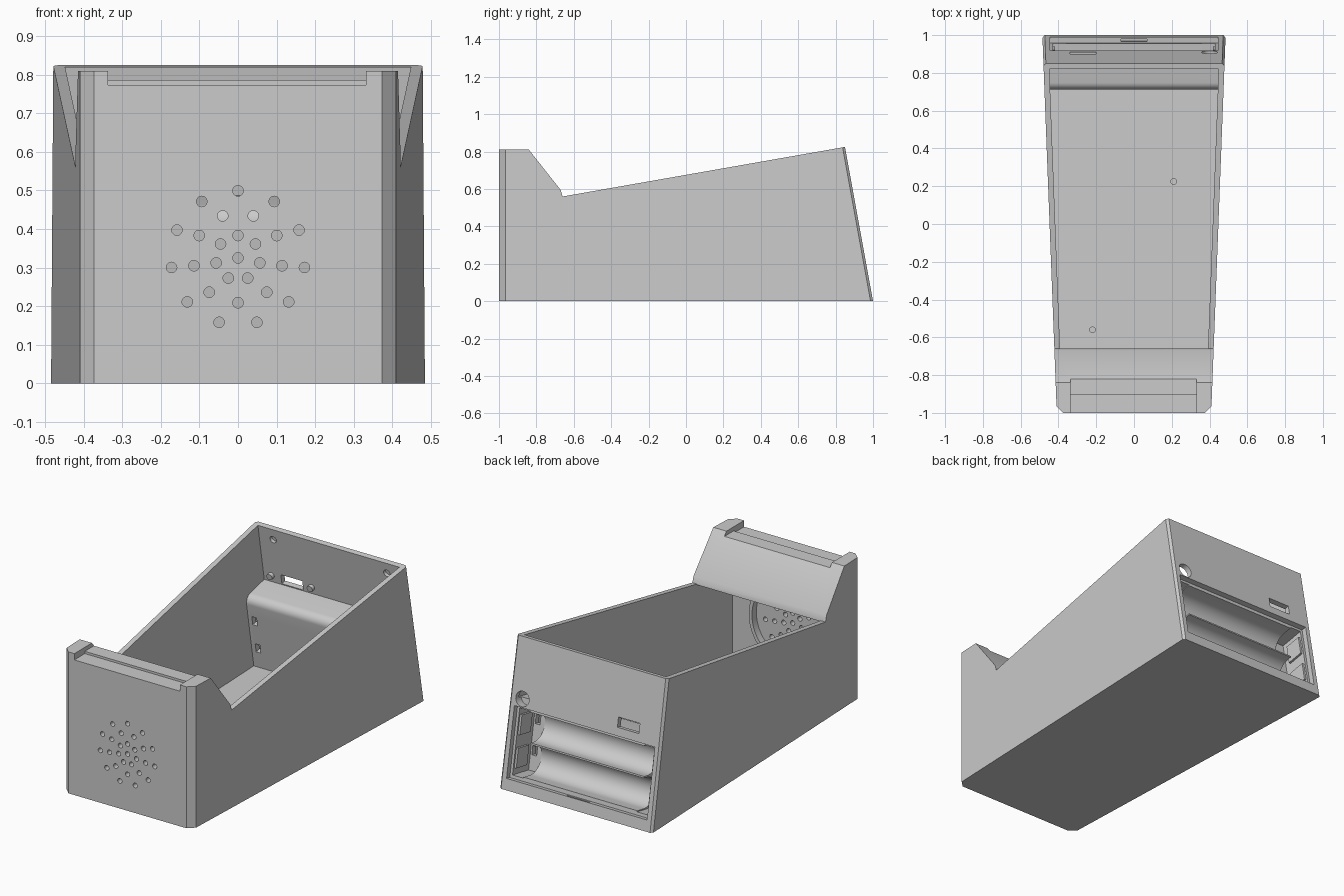
import bpy, bmesh, math
from mathutils import Vector, Matrix

if "Cube" in bpy.data.objects:
    bpy.data.objects.remove(bpy.data.objects["Cube"], do_unlink=True)

grey = bpy.data.materials.new("plain_grey")
grey.use_nodes = True
grey.diffuse_color = (0.6, 0.6, 0.6, 1)
grey.node_tree.nodes["Principled BSDF"].inputs["Base Color"].default_value = (0.6, 0.6, 0.6, 1)

# Frame of the leaning back panel: s runs up the panel, d runs inward from it
UP = Vector((0, -0.15, 0.825)).normalized()
INWARD = Vector((0, -UP.z, UP.y))


def panel(s, d, x=0):
    return Vector((x, 1, 0)) + UP * s + INWARD * d


def panel_profile(points):
    return [panel(s, d).yz for s, d in points]


def half_width(y):
    return 0.447 + 0.0382 * y


def finish(name, bm):
    bmesh.ops.recalc_face_normals(bm, faces=bm.faces)
    mesh = bpy.data.meshes.new(name)
    bm.to_mesh(mesh)
    bm.free()
    mesh.materials.append(grey)
    obj = bpy.data.objects.new(name, mesh)
    bpy.context.collection.objects.link(obj)
    return obj


def prism_mesh(profile, low, high):
    """Side profile of (y, z) points, carried across from x = low(y) to high(y)."""
    bm = bmesh.new()
    a = [bm.verts.new((low(y), y, z)) for y, z in profile]
    b = [bm.verts.new((high(y), y, z)) for y, z in profile]
    bm.faces.new(a)
    bm.faces.new(b[::-1])
    for i in range(len(a)):
        j = (i + 1) % len(a)
        bm.faces.new((a[i], b[i], b[j], a[j]))
    return bm


def prism(name, profile, x0, x1):
    return finish(name, prism_mesh(profile, lambda y: x0, lambda y: x1))


def panel_box(name, x0, x1, s0, s1, d0, d1):
    return prism(name, panel_profile([(s0, d0), (s1, d0), (s1, d1), (s0, d1)]), x0, x1)


def rods(name, spans, radius, sides=24):
    """Cylinders between pairs of points, in one mesh."""
    bm = bmesh.new()
    for p, q in spans:
        axis = Vector(q) - Vector(p)
        place = Matrix.Translation((Vector(p) + Vector(q)) / 2) @ axis.to_track_quat('Z', 'Y').to_matrix().to_4x4()
        bmesh.ops.create_cone(bm, cap_ends=True, segments=sides, radius1=radius,
                              radius2=radius, depth=axis.length, matrix=place)
    return finish(name, bm)


def cut(target, cutter):
    cutter.hide_render = True
    mod = target.modifiers.new("cut", 'BOOLEAN')
    mod.operation, mod.solver, mod.object = 'DIFFERENCE', 'EXACT', cutter
    with bpy.context.temp_override(object=target, active_object=target):
        bpy.ops.object.modifier_apply(modifier=mod.name)
    bpy.data.objects.remove(cutter, do_unlink=True)


def arc(cs, cd, r, start, end, steps):
    angles = [math.radians(start + (end - start) * i / steps) for i in range(steps + 1)]
    return [(cs + r * math.cos(t), cd + r * math.sin(t)) for t in angles]


# Outer body, tapering toward the front, with bevelled corners
outline = [(-1, 0), (-1, 0.81), (-0.84, 0.81), (-0.67, 0.595), (-0.66, 0.56), (0.85, 0.825), (1, 0)]
bm = prism_mesh(outline, lambda y: -half_width(y), half_width)
for offset, test in ((0.035, lambda y: y < -0.99), (0.013, lambda y: y > 0.84)):
    corners = [e for e in bm.edges if all(test(v.co.y) for v in e.verts)
               and abs(e.verts[0].co.z - e.verts[1].co.z) > 0.5]
    bmesh.ops.bevel(bm, geom=corners, offset=offset, segments=1, affect='EDGES', profile=0.5)
body = finish("case_body", bm)

# Cavity: hollow head, open top, and the rounded battery housing left standing
housing = [(0.069, 0.21)] + arc(0.455, 0.165, 0.045, 90, 0, 8) + [(0.5, 0.03), (0.9, 0.03)]
room = [(-0.965, 0.03)] + [tuple(p) for p in panel_profile(housing)]
room += [(-0.66, 0.95), (-0.66, 0.555), (-0.7, 0.555), (-0.845, 0.74), (-0.965, 0.74)]
cut(body, finish("cavity", prism_mesh(room, lambda y: 0.03 - half_width(y), lambda y: half_width(y) - 0.03)))

# Stepped recess in the top of the head
cut(body, prism("head_recess", [(-1.1, 0.774), (-0.905, 0.774), (-0.905, 0.787), (-0.7, 0.787),
                                (-0.7, 0.9), (-1.1, 0.9)], -0.337, 0.332))

# Speaker grille: a centre hole and three rings
holes = [(0, 0.325)]
for count, r, start in ((7, 0.058, 90), (9, 0.116, -90), (11, 0.174, 90)):
    for i in range(count):
        t = math.radians(start + 360 * i / count)
        holes.append((r * math.cos(t), 0.325 + r * math.sin(t)))
cut(body, rods("grille_holes", [((x, -1.05, z), (x, -0.94, z)) for x, z in holes], 0.0137, 20))

# Battery bay: cover recess, twin round troughs, end pockets
cut(body, panel_box("cover_recess", -0.445, 0.445, 0.063, 0.46, -0.05, 0.03))
troughs = [(0.086, 0.0)] + arc(0.172, 0.09, 0.086, 180, 0, 20)
troughs += [(0.258, 0.06), (0.267, 0.06)] + arc(0.353, 0.09, 0.086, 180, 0, 20) + [(0.439, 0.0)]
troughs = [(s, max(d, 0.0)) for s, d in troughs]
cut(body, prism("battery_troughs", panel_profile(troughs), -0.37, 0.37))
for side in (-1, 1):
    x0, x1 = sorted((side * 0.36, side * 0.43))
    cut(body, panel_box("end_pocket", x0, x1, 0.08, 0.445, 0.005, 0.178))
    for s in (0.19, 0.36):
        x2, x3 = sorted((side * 0.39, side * 0.42))
        cut(body, panel_box("wire_slot", x2, x3, s - 0.025, s + 0.025, 0.15, 0.25))
    # Contact plates at the ends of the troughs
    for s in (0.172, 0.353):
        x2, x3 = sorted((side * 0.418, side * 0.435))
        panel_box("contact_plate", x2, x3, s - 0.055, s + 0.055, 0.04, 0.14)
cut(body, panel_box("latch_notch", -0.07, 0.07, 0.045, 0.08, 0.01, 0.024))

# Back panel openings: cable port, round hole, blind inner screw holes
cut(body, panel_box("port_opening", -0.338, -0.202, 0.506, 0.562, -0.05, 0.08))
cut(body, rods("round_hole", [(panel(0.507, -0.05, 0.4), panel(0.507, 0.05, 0.4))], 0.042, 32))
cut(body, rods("screw_holes", [(panel(0.775, 0.012, x), panel(0.775, 0.06, x)) for x in (-0.36, 0.36)], 0.02))

# Speaker ring behind the grille
ring = rods("speaker_ring", [((0, -0.967, 0.325), (0, -0.925, 0.325))], 0.25, 64)
cut(ring, rods("ring_bore", [((0, -1, 0.325), (0, -0.9, 0.325))], 0.23, 64))

# Small mounting posts beside the port and on the floor
posts = rods("port_posts", [(panel(0.54, 0.025, x), panel(0.54, 0.05, x)) for x in (-0.4, -0.145)], 0.018)
pins = rods("floor_pins", [((x, y, 0.02), (x, y, 0.05)) for x, y in ((0.21, 0.225), (-0.22, -0.56))], 0.017)

for obj in (body, ring, posts, pins):
    with bpy.context.temp_override(object=obj, active_object=obj, selected_objects=[obj],
                                   selected_editable_objects=[obj]):
        bpy.ops.object.shade_smooth_by_angle(angle=math.radians(30))
